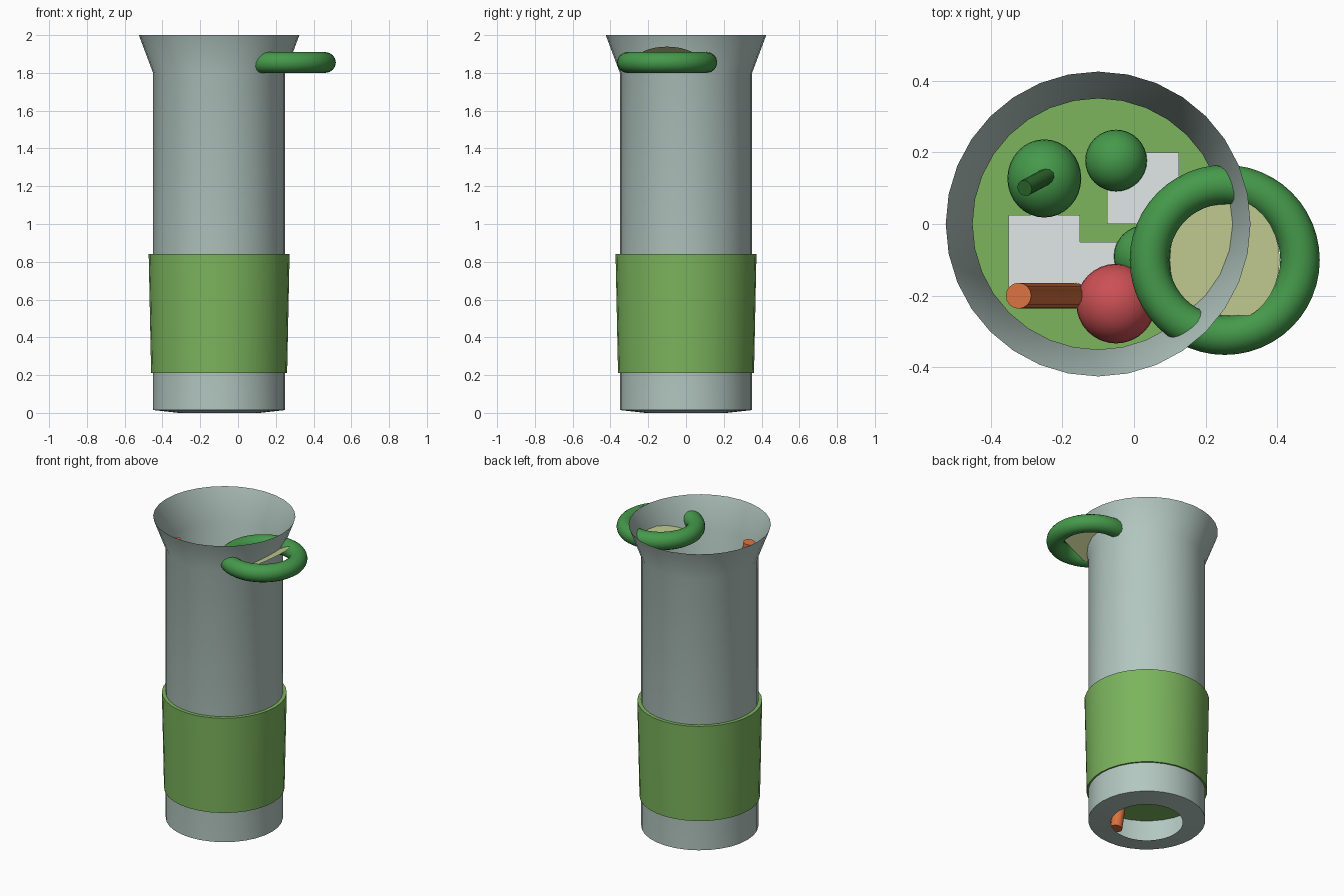
import bpy, math
from mathutils import Vector

if "Cube" in bpy.data.objects:
    bpy.data.objects.remove(bpy.data.objects["Cube"])


def finish(ob, name, color, smooth=True):
    """Name the active part, colour it and smooth its rounded faces."""
    ob.name = name
    mat = bpy.data.materials.new(name + "_colour")
    mat.diffuse_color = (*color, 1)
    mat.use_nodes = True
    mat.node_tree.nodes["Principled BSDF"].inputs["Base Color"].default_value = mat.diffuse_color
    ob.data.materials.append(mat)
    if smooth:
        bpy.ops.object.select_all(action='DESELECT')
        ob.select_set(True)
        bpy.context.view_layer.objects.active = ob
        bpy.ops.object.shade_smooth_by_angle(angle=math.radians(40))
    return ob


def lathe(name, profile, centre, color, sides=32):
    """Spin an open (radius, z) profile around a vertical axis."""
    verts, faces = [], []
    for r, z in profile:
        for i in range(sides):
            a = math.tau * i / sides
            verts.append((centre[0] + r * math.cos(a), centre[1] + r * math.sin(a), z))
    for k in range(len(profile) - 1):
        for i in range(sides):
            j = (i + 1) % sides
            a, b = k * sides, (k + 1) * sides
            faces.append((a + i, a + j, b + j, b + i))
    me = bpy.data.meshes.new(name)
    me.from_pydata(verts, [], faces)
    ob = bpy.data.objects.new(name, me)
    bpy.context.collection.objects.link(ob)
    return finish(ob, name, color)


def rod(name, start, end, radius, color, sides=16):
    """Capped cylinder between two points."""
    a, b = Vector(start), Vector(end)
    bpy.ops.mesh.primitive_cylinder_add(vertices=sides, radius=radius, depth=(b - a).length,
                                        location=(a + b) / 2,
                                        rotation=(b - a).to_track_quat('Z', 'Y').to_euler())
    return finish(bpy.context.object, name, color)


def ball(name, loc, scale, color):
    bpy.ops.mesh.primitive_uv_sphere_add(segments=32, ring_count=16, radius=1, location=loc)
    bpy.context.object.scale = scale
    return finish(bpy.context.object, name, color)


GREEN = (0.06, 0.32, 0.07)
AXIS = (-0.1, 0)

# Thin tumbler: open foot, straight wall and flared lip
lathe("glass", [(0.215, 0), (0.35, 0.015), (0.35, 1.8), (0.425, 2.0)], AXIS, (0.45, 0.57, 0.53))

# Green liquid, slightly wider than the glass
bpy.ops.mesh.primitive_cone_add(vertices=32, radius1=0.36, radius2=0.373, depth=0.63,
                                location=(*AXIS, 0.527))
finish(bpy.context.object, "liquid", (0.2, 0.46, 0.11))

# Ice cubes at the surface
for i, (x, y) in enumerate([(-0.25, -0.075), (0.025, 0.1), (-0.05, -0.15)]):
    bpy.ops.mesh.primitive_cube_add(size=0.2, location=(x, y, 0.78))
    finish(bpy.context.object, f"ice_cube_{i + 1}", (0.75, 0.8, 0.8), smooth=False)

# Floating fruit with a stalk
ball("large_green_fruit", (-0.25, 0.127, 0.9), (0.103, 0.109, 0.105), GREEN)
ball("small_green_fruit", (-0.05, 0.177, 0.88), (0.086, 0.086, 0.086), GREEN)
ball("hidden_green_fruit", (0.03, -0.09, 0.88), (0.086, 0.086, 0.086), GREEN)
ball("red_fruit", (-0.05, -0.222, 0.92), (0.111, 0.111, 0.111), (0.6, 0.08, 0.09))
rod("fruit_stalk", (-0.305, 0.1, 1.1), (-0.215, 0.148, 0.94), 0.023, (0.03, 0.15, 0.03), 12)

# Leaning straw
rod("straw", (-0.322, -0.2, 1.865), (-0.03, -0.2, 0.02), 0.036, (0.7, 0.17, 0.05))

# Rind ring hooked through the rim, with its tilted flat slice
bpy.ops.mesh.primitive_torus_add(major_radius=0.21, minor_radius=0.055, major_segments=48,
                                 minor_segments=16, location=(0.253, -0.1, 1.855))
finish(bpy.context.object, "rind_ring", GREEN)
bpy.ops.mesh.primitive_circle_add(vertices=32, radius=0.175, fill_type='NGON',
                                  location=(0.253, -0.1, 1.855), rotation=(0, -0.5, 0))
finish(bpy.context.object, "fruit_slice", (0.55, 0.62, 0.29))
